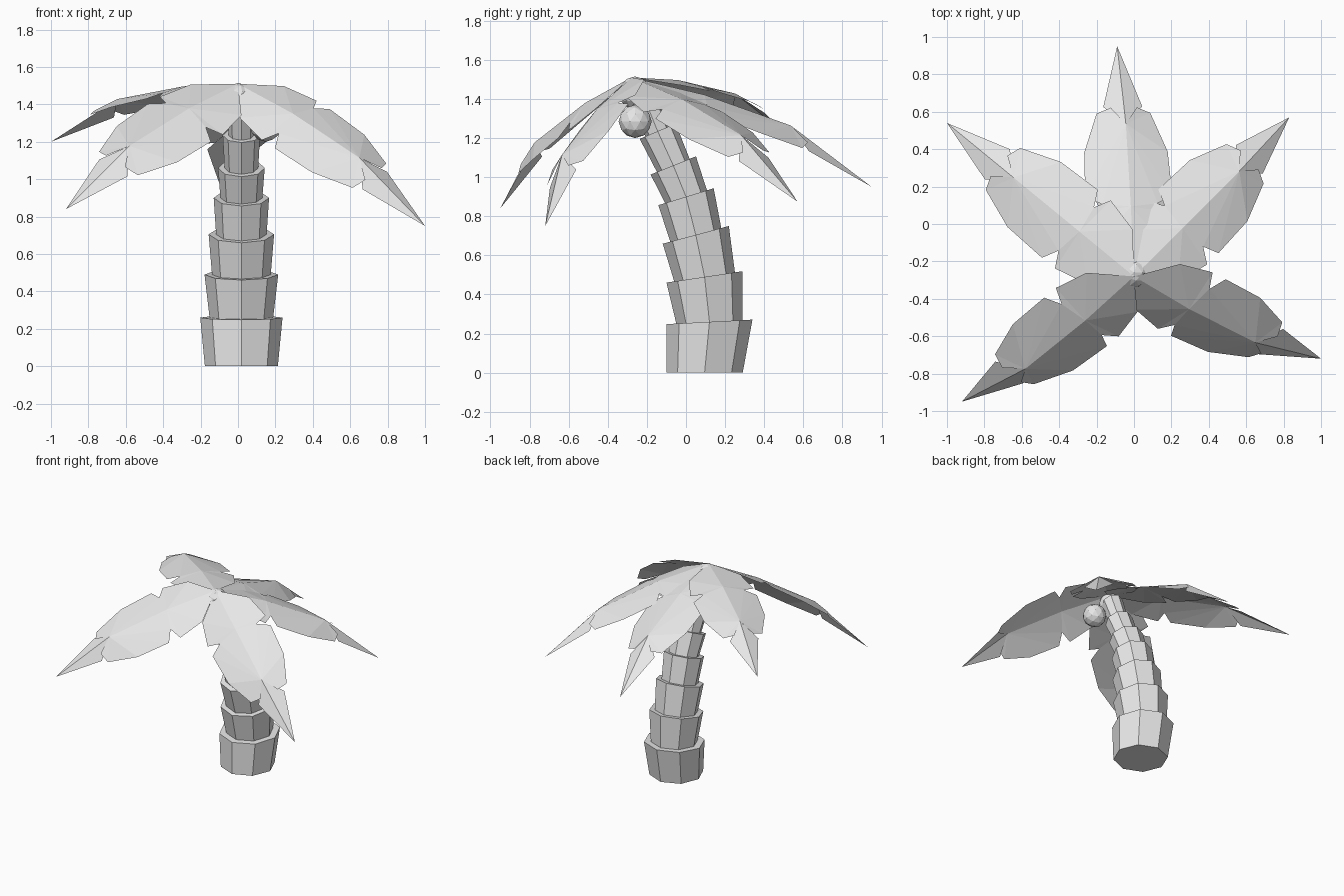
import bpy, bmesh, math
from mathutils import Matrix, Vector

cube = bpy.data.objects.get("Cube")
if cube:
    bpy.data.objects.remove(cube)

grey = bpy.data.materials.new("plain_grey")
grey.use_nodes = True
grey.diffuse_color = (0.8, 0.8, 0.8, 1)
grey.node_tree.nodes["Principled BSDF"].inputs["Base Color"].default_value = (0.8, 0.8, 0.8, 1)


def finish(name, bm):
    mesh = bpy.data.meshes.new(name)
    bm.to_mesh(mesh)
    bm.free()
    mesh.materials.append(grey)
    obj = bpy.data.objects.new(name, mesh)
    bpy.context.collection.objects.link(obj)
    return obj


# Trunk: stacked flared octagonal segments that lean forward
# Each joint is centre y, centre z, flared radius, narrow radius above, tilt in degrees
JOINTS = [(.095, 0, None, .195, 0), (.12, .26, .22, .17, 3), (.095, .49, .197, .157, 8.5),
          (.05, .705, .175, .135, 15), (0, .9, .148, .112, 17), (-.065, 1.06, .125, .09, 22),
          (-.145, 1.235, .1, .068, 23), (-.22, 1.42, .078, None, 26)]
SIDES = 8
bm = bmesh.new()
rings = []
for y, z, flare, narrow, tilt in JOINTS:
    place = Matrix.Translation((.018, y, z)) @ Matrix.Rotation(math.radians(tilt), 4, 'X')
    for radius in (flare, narrow):
        if radius:
            ring = []
            for i in range(SIDES):
                a = math.tau * i / SIDES
                ring.append(bm.verts.new(place @ Vector((radius * math.cos(a), radius * math.sin(a), 0))))
            rings.append(ring)
for low, high in zip(rings, rings[1:]):
    for i in range(SIDES):
        j = (i + 1) % SIDES
        bm.faces.new((low[i], low[j], high[j], high[i]))
bm.faces.new(rings[0][::-1])
bm.faces.new(rings[-1])
finish("trunk", bm)

# Leaf: arched spine with three fanned blades per side (along, across, up)
BASE, MID, FAN, TIP = (0, 0, 0), (.37, 0, .075), (.83, 0, .115), (1.33, 0, 0)
NOTCH = (.4, .15, .045)
BLADES = [
    (MID, [BASE, (.17, .19, .0), (.36, .235, .015), NOTCH]),
    (FAN, [MID, NOTCH, (.45, .235, .025), (.7, .225, .04), (.92, .145, .05), (.94, .07, .08)]),
    (FAN, [(.96, .105, .045), TIP]),
]


def add_leaf(name, crown, tip, roll):
    along = Vector(tip) - crown
    stretch = along.length / TIP[0]
    along.normalize()
    across = Vector((0, 0, 1)).cross(along).normalized()
    up = along.cross(across)
    axes = Matrix((along, across, up)).transposed().to_4x4()
    place = Matrix.Translation(crown) @ axes @ Matrix.Rotation(math.radians(roll), 4, 'X')
    bm = bmesh.new()
    for hub, rim in BLADES:
        for side in (1, -1):
            for a, b in zip(rim, rim[1:]):
                tri = [Vector((p[0] * stretch, p[1] * side, p[2])) for p in (hub, b, a)]
                if side < 0:
                    tri.reverse()
                bm.faces.new([bm.verts.new(place @ p) for p in tri])
    bmesh.ops.remove_doubles(bm, verts=bm.verts, dist=.0005)
    return finish(name, bm)


CROWN = Vector((0, -.28, 1.51))
add_leaf("back_leaf", CROWN, (-.09, .95, .95), 8)
add_leaf("back_left_leaf", CROWN, (.83, .57, .875), 5)
add_leaf("back_right_leaf", CROWN, (-1, .54, 1.2), 0)
add_leaf("front_left_leaf", CROWN, (1, -.72, .75), 33)
add_leaf("front_right_leaf", CROWN, (-.92, -.95, .84), -30)

# Nuts under the crown
for name, centre in (("upper_nut", (0, -.26, 1.43)), ("lower_nut", (.15, -.26, 1.285))):
    bm = bmesh.new()
    bmesh.ops.create_icosphere(bm, subdivisions=2, radius=.085, matrix=Matrix.Translation(centre))
    finish(name, bm)
